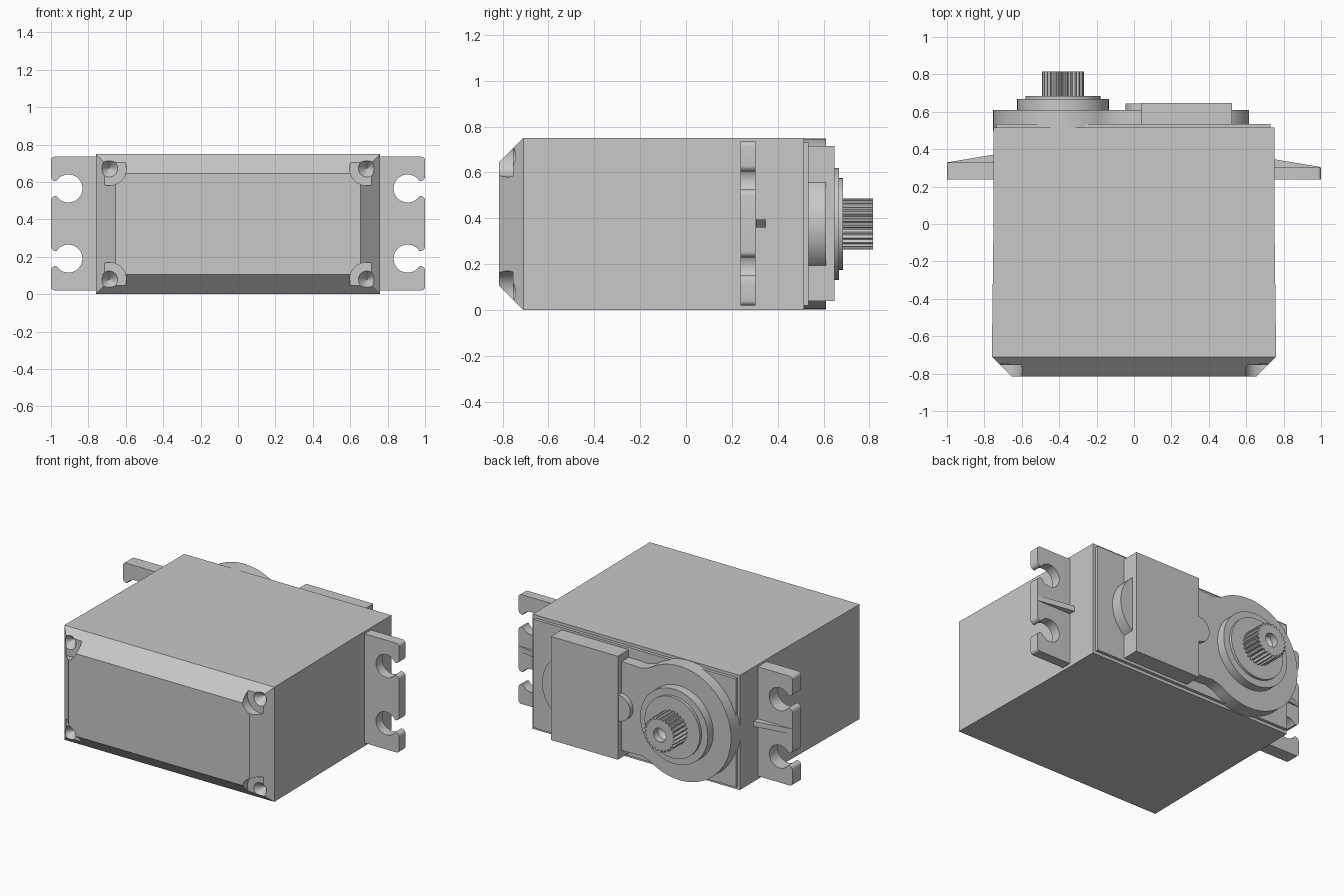
import bpy, bmesh
from math import sin, cos, radians, tau

cube = bpy.data.objects.get("Cube")
if cube:
    bpy.data.objects.remove(cube, do_unlink=True)

grey = bpy.data.materials.new("plain_grey")
grey.use_nodes = True
GREY = (0.58, 0.58, 0.58, 1)
grey.diffuse_color = GREY
grey.node_tree.nodes["Principled BSDF"].inputs["Base Color"].default_value = GREY

MID = 0.375          # height of the centre line
SHAFT_X = -0.38      # output shaft axis


def finish(name, bm, smooth=False):
    bmesh.ops.recalc_face_normals(bm, faces=bm.faces)
    mesh = bpy.data.meshes.new(name)
    bm.to_mesh(mesh)
    bm.free()
    mesh.materials.append(grey)
    ob = bpy.data.objects.new(name, mesh)
    bpy.context.collection.objects.link(ob)
    if smooth:
        activate(ob)
        bpy.ops.object.shade_smooth_by_angle(angle=radians(30))
    return ob


def activate(ob):
    bpy.ops.object.select_all(action='DESELECT')
    ob.select_set(True)
    bpy.context.view_layer.objects.active = ob


def loft(name, rings, smooth=False):
    """Join equal-length rings of points and cap both ends."""
    bm = bmesh.new()
    loops = [[bm.verts.new(p) for p in ring] for ring in rings]
    n = len(loops[0])
    for a, b in zip(loops, loops[1:]):
        for i in range(n):
            j = (i + 1) % n
            bm.faces.new((a[i], a[j], b[j], b[i]))
    bm.faces.new(loops[0])
    bm.faces.new(loops[-1])
    return finish(name, bm, smooth)


def prism(name, outline, y0, y1, smooth=False):
    return loft(name, [[(x, y, z) for x, z in outline] for y in (y0, y1)], smooth)


def rect(x0, x1, z0, z1):
    return [(x0, z0), (x1, z0), (x1, z1), (x0, z1)]


def arc(cx, cz, r, a0, a1, n):
    angles = [radians(a0 + (a1 - a0) * i / n) for i in range(n + 1)]
    return [(cx + r * cos(a), cz + r * sin(a)) for a in angles]


def turned(name, cx, cz, profile, n=48):
    """Round part about a y axis from (radius, y) pairs."""
    rings = [[(cx + r * cos(tau * i / n), y, cz + r * sin(tau * i / n))
              for i in range(n)] for r, y in profile]
    return loft(name, rings, True)


def cut(ob, cutter):
    mod = ob.modifiers.new("cut", 'BOOLEAN')
    mod.operation = 'DIFFERENCE'
    mod.solver = 'EXACT'
    mod.object = cutter
    activate(ob)
    bpy.ops.object.modifier_apply(modifier=mod.name)
    bpy.data.objects.remove(cutter, do_unlink=True)


# Tapered case with a chamfered front
def case_ring(hx, y, inset=0):
    return [(x, y, z) for x, z in rect(-hx, hx, inset, 2 * MID - inset)]


case = loft("case", [case_ring(0.655, -0.815, 0.105), case_ring(0.76, -0.71),
                     case_ring(0.75, 0.1), case_ring(0.75, 0.515)])

# Countersunk screw pockets in the front corners
for sx in (-1, 1):
    for sz in (-1, 1):
        cut(case, turned("screw_cutter", sx * 0.69, MID + sz * 0.298,
                         [(0.093, -0.9), (0.093, -0.755), (0.047, -0.755),
                          (0.002, -0.7)], 32))

# Stepped rear cover
prism("rear_plate", rect(-0.735, 0.73, 0.02, 0.73), 0.5, 0.535)
prism("gear_cover", arc(SHAFT_X, MID, 0.373, 55, 305, 60)
      + [(-0.1, 0.09), (-0.04, 0.085), (0.06, 0.085),
         (0.06, 0.665), (-0.04, 0.665), (-0.1, 0.66)], 0.5, 0.61, True)
prism("gearbox_block", rect(0.04, 0.525, 0.038, 0.715), 0.52, 0.648)
turned("side_boss", 0.386, MID, [(0.229, 0.52), (0.229, 0.61)])
turned("small_boss", 0.04, MID, [(0.085, 0.52), (0.085, 0.643)], 32)

# Output bushing and splined shaft
turned("shaft_bushing", SHAFT_X, MID,
       [(0.245, 0.59), (0.245, 0.667), (0.2, 0.667), (0.2, 0.685)])
TEETH = 25
spline = []
for t in range(TEETH):
    for k, r in enumerate((0.098, 0.098, 0.112, 0.112)):
        a = tau * (t + k / 4) / TEETH
        spline.append((SHAFT_X + r * cos(a), MID + r * sin(a)))
shaft = prism("output_shaft", spline, 0.66, 0.815)
cut(shaft, turned("shaft_cutter", SHAFT_X, MID,
                  [(0.045, 0.85), (0.045, 0.77), (0.002, 0.74)], 24))

# Mounting ears with open round slots and a stiffening rib
ear = [(0.72, 0.02)] + arc(0.98, 0.04, 0.02, -90, 0, 4)
for zc in (0.19, 0.565):
    ear += arc(0.975, zc - 0.065, 0.025, 0, 90, 5)
    ear += arc(0.907, zc, 0.075, -32, -328, 28)
    ear += arc(0.975, zc + 0.065, 0.025, -90, 0, 5)
ear += arc(0.98, 0.715, 0.02, 0, 90, 4) + [(0.72, 0.735)]

for side, s, back in (("left", 1, 0.303), ("right", -1, 0.328)):
    prism(side + "_ear", [(s * x, z) for x, z in ear], 0.238, back, True)
    rib = [(0.72, back - 0.02), (0.995, back - 0.02), (0.995, back + 0.002),
           (0.75, back + 0.043), (0.72, back + 0.043)]
    loft(side + "_rib", [[(s * x, y, z) for x, y in rib] for z in (0.36, 0.395)])
